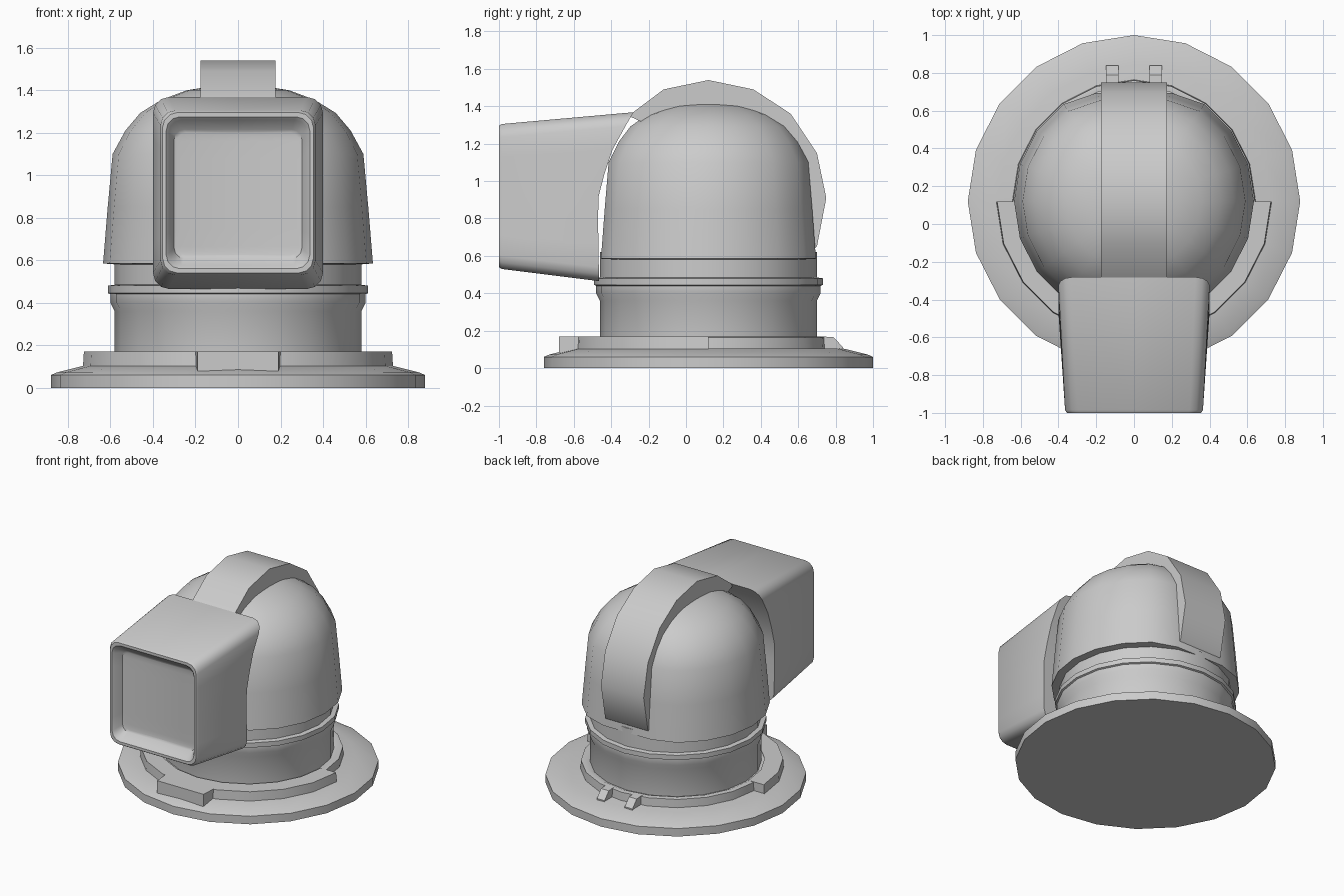
import bpy, bmesh, math

if "Cube" in bpy.data.objects:
    bpy.data.objects.remove(bpy.data.objects["Cube"])

CY = 0.12      # y of the turret axis
N = 20         # sides of round parts


def finish(name, bm, angle=35):
    bmesh.ops.remove_doubles(bm, verts=bm.verts, dist=1e-5)
    bmesh.ops.recalc_face_normals(bm, faces=bm.faces)
    me = bpy.data.meshes.new(name)
    bm.to_mesh(me)
    bm.free()
    ob = bpy.data.objects.new(name, me)
    bpy.context.collection.objects.link(ob)
    bpy.ops.object.select_all(action='DESELECT')
    ob.select_set(True)
    bpy.context.view_layer.objects.active = ob
    bpy.ops.object.shade_smooth_by_angle(angle=math.radians(angle))
    return ob


def lathe(name, prof, start=0, steps=N, closed=False, squash=1.0, angle=35):
    """Spin (r, z) points about the axis; squash clips the front and back flat."""
    bm = bmesh.new()
    full = steps == N
    rings = []
    for k in range(steps if full else steps + 1):
        a = start + 2 * math.pi * k / N
        ring = []
        for r, z in prof:
            lim = r * squash
            y = max(-lim, min(lim, r * math.sin(a)))
            ring.append(bm.verts.new((r * math.cos(a), CY + y, z)))
        rings.append(ring)
    m = len(prof)
    for k in range(steps):
        a, b = rings[k], rings[(k + 1) % len(rings)]
        for i in range(m if closed else m - 1):
            j = (i + 1) % m
            bm.faces.new((a[i], a[j], b[j], b[i]))
    if closed and not full:
        bm.faces.new(rings[0])
        bm.faces.new(rings[-1])
    if full and not closed:
        bm.faces.new([r[0] for r in rings])
        bm.faces.new([r[-1] for r in rings])
    return finish(name, bm, angle)


def prism(name, pts, axis, lo, hi):
    """Extrude a 2D outline along x (points are y,z) or z (points are x,y)."""
    bm = bmesh.new()
    place = (lambda p, d: (d, *p)) if axis == 'x' else (lambda p, d: (*p, d))
    a = [bm.verts.new(place(p, lo)) for p in pts]
    b = [bm.verts.new(place(p, hi)) for p in pts]
    for i in range(len(pts)):
        j = (i + 1) % len(pts)
        bm.faces.new((a[i], a[j], b[j], b[i]))
    bm.faces.new(a)
    bm.faces.new(b)
    return finish(name, bm)


# Base flange, low ring around the neck, raised front half ring
lathe("base_flange", [(0.88, 0), (0.88, 0.06), (0.85, 0.073), (0.72, 0.105)])
lathe("foot_ring", [(0.56, 0.09), (0.645, 0.09), (0.64, 0.165), (0.61, 0.17), (0.56, 0.15)], closed=True)
lathe("front_half_ring", [(0.6, 0.09), (0.73, 0.09), (0.725, 0.17), (0.6, 0.17)],
      start=math.pi, steps=N // 2, closed=True)

# Front tab and two rear pegs
prism("front_tab", [(-0.2, -0.56), (-0.19, -0.68), (0.19, -0.68), (0.2, -0.56)], 'z', 0.075, 0.17)
for side, x in (("left", -0.115), ("right", 0.115)):
    prism(side + "_rear_peg", [(0.72, 0.08), (0.84, 0.08), (0.84, 0.11), (0.79, 0.165), (0.72, 0.17)],
          'x', x - 0.032, x + 0.032)

# Neck with its collar
lathe("neck", [(0.58, 0.09), (0.58, 0.36), (0.60, 0.40), (0.60, 0.44), (0.612, 0.445),
               (0.612, 0.48), (0.58, 0.485), (0.58, 0.62)])

# Dome
lathe("dome", [(0.57, 0.58), (0.635, 0.585), (0.613, 0.85), (0.59, 1.1), (0.53, 1.21), (0.46, 1.293),
               (0.36, 1.355), (0.24, 1.40), (0.11, 1.42), (0.0001, 1.421)], squash=0.905, angle=40)

# Band over the crown and down the back
prism("crown_band", [(-0.31, 1.35), (-0.28, 1.37), (-0.12, 1.49), (0.12, 1.54), (0.36, 1.49), (0.56, 1.36),
                     (0.70, 1.15), (0.75, 0.91), (0.70, 0.65), (0.68, 0.63), (0.60, 0.63), (0.60, 1.0),
                     (0.45, 1.25), (0.12, 1.38), (-0.2, 1.3)], 'x', -0.176, 0.176)


# Square lens hood: rounded cross-sections, back edge following the dome
def half_section(w, z0, z1, r):
    pts = [(0, z0)]
    for cz, a0 in ((z0 + r, -90), (z1 - r, 0)):
        for i in range(4):
            a = math.radians(a0 + 30 * i)
            pts.append((w - r + r * math.cos(a), cz + r * math.sin(a)))
        if a0 < 0:
            pts += [(w, z0 + r + (z1 - z0 - 2 * r) * t / 6) for t in range(1, 6)]
    return pts + [(0, z1)]


def back_y(z):
    keys = [(0.46, -0.465), (0.9, -0.472), (1.1, -0.42), (1.2, -0.38), (1.3, -0.32), (1.37, -0.28)]
    for (z0, y0), (z1, y1) in zip(keys, keys[1:]):
        if z <= z1:
            return y0 + (y1 - y0) * (z - z0) / (z1 - z0)
    return keys[-1][1]


bm = bmesh.new()
sections = [(0.40, 0.465, 1.368, 0.075, None), (0.365, 0.53, 1.305, 0.07, -0.985),
            (0.355, 0.54, 1.295, 0.07, -1.0), (0.338, 0.56, 1.275, 0.065, -1.0),
            (0.325, 0.575, 1.26, 0.06, -0.985), (0.30, 0.61, 1.215, 0.045, -0.93),
            (0.285, 0.625, 1.20, 0.04, -0.925)]
halves = {1: [], -1: []}
for w, z0, z1, r, y in sections:
    for s in (1, -1):
        halves[s].append([bm.verts.new((s * x, back_y(z) if y is None else y, z))
                          for x, z in half_section(w, z0, z1, r)])
for s in (1, -1):
    for a, b in zip(halves[s], halves[s][1:]):
        for i in range(len(a) - 1):
            bm.faces.new((a[i], a[i + 1], b[i + 1], b[i]))
for k in (0, -1):      # close the back and the recessed front pane
    a, b = halves[1][k], halves[-1][k]
    for i in range(len(a) - 1):
        bm.faces.new((a[i], a[i + 1], b[i + 1], b[i]))
finish("lens_hood", bm, 40)
